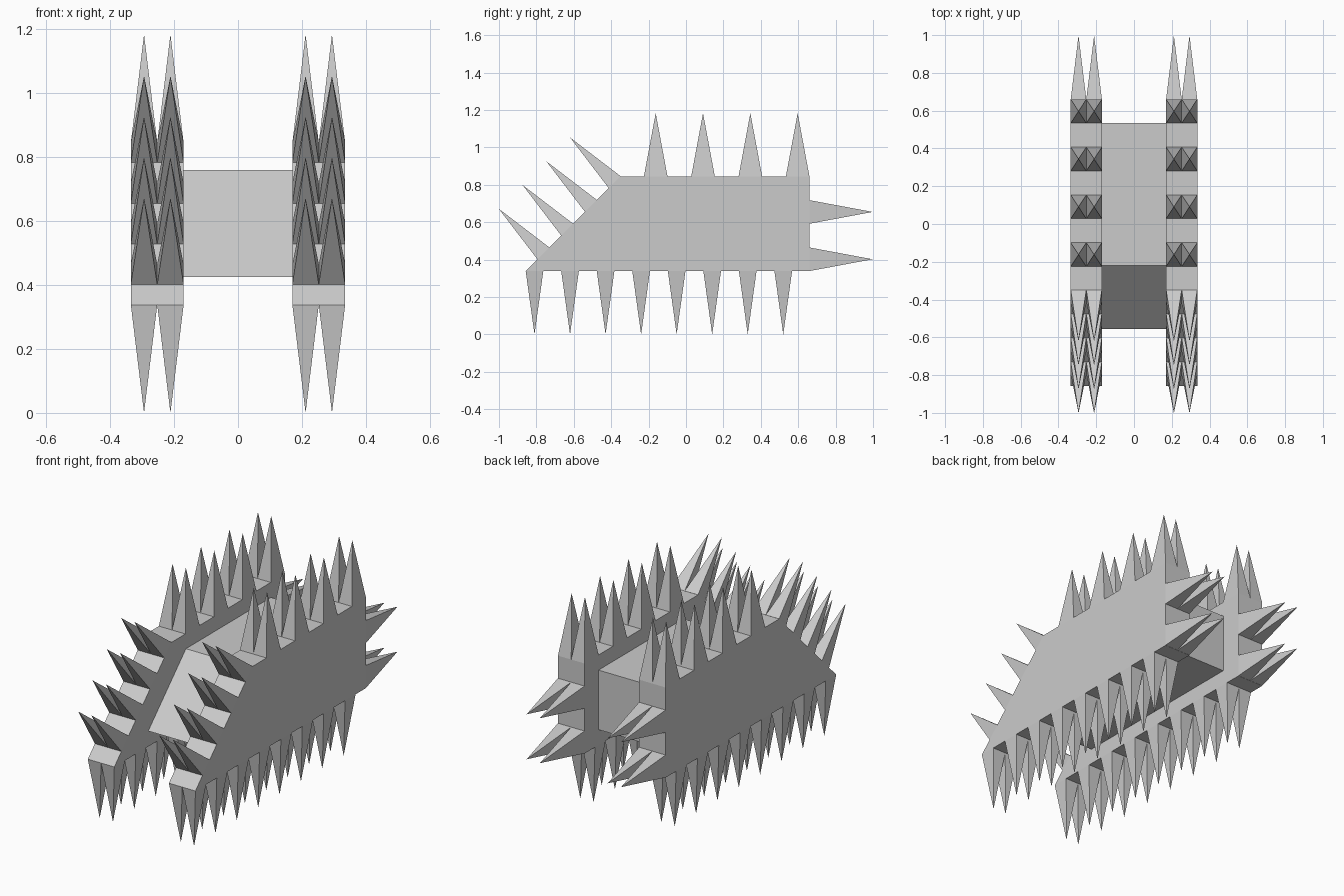
import bpy, bmesh
from mathutils import Vector

cube = bpy.data.objects.get("Cube")
if cube:
    bpy.data.objects.remove(cube, do_unlink=True)

grey = bpy.data.materials.new("plain grey")
grey.use_nodes = True
COLOUR = (0.6, 0.6, 0.6, 1)
grey.diffuse_color = COLOUR
grey.node_tree.nodes["Principled BSDF"].inputs["Base Color"].default_value = COLOUR

INNER, OUTER = 0.17, 0.335      # track edges in x
BOTTOM, TOP, BACK = 0.338, 0.845, 0.66
SPIKE = 0.338                   # spike length


def finish(name, bm, mirror=False):
    bmesh.ops.recalc_face_normals(bm, faces=bm.faces)
    mesh = bpy.data.meshes.new(name)
    bm.to_mesh(mesh)
    bm.free()
    mesh.materials.append(grey)
    obj = bpy.data.objects.new(name, mesh)
    bpy.context.collection.objects.link(obj)
    if mirror:
        obj.modifiers.new("Mirror", 'MIRROR').use_mirror_merge = False
    return obj


def slab(name, profile, x0, x1, mirror=False):
    """Extrude a side profile of (y, z) points from x0 to x1."""
    bm = bmesh.new()
    face = bm.faces.new([bm.verts.new((x0, y, z)) for y, z in profile])
    moved = bmesh.ops.extrude_face_region(bm, geom=[face])["geom"]
    bmesh.ops.translate(bm, vec=(x1 - x0, 0, 0),
                        verts=[v for v in moved if isinstance(v, bmesh.types.BMVert)])
    finish(name, bm, mirror)


def spikes(name, first, step, count, out, width):
    """Rows of paired four-sided spikes along one edge of the track."""
    bm = bmesh.new()
    out = Vector((0, *out)).normalized()
    along = Vector((0, -out.z, out.y)) * width / 2
    half = Vector(((OUTER - INNER) / 4, 0, 0))
    for i in range(count):
        for side in (1, 3):
            centre = Vector((INNER, first[0] + i * step[0], first[1] + i * step[1])) + half * side
            base = [bm.verts.new(centre + half * a + along * b)
                    for a, b in ((-1, -1), (1, -1), (1, 1), (-1, 1))]
            tip = bm.verts.new(centre + out * SPIKE)
            for k in range(4):
                bm.faces.new((base[k], base[(k + 1) % 4], tip))
            bm.faces.new(base)
    finish(name, bm, True)


# Central hull and the two side tracks
slab("hull", [(-0.555, 0.425), (-0.22, 0.76), (0.535, 0.76), (0.535, 0.425)], -INNER, INNER)
slab("tracks", [(-0.857, BOTTOM), (-0.35, TOP), (BACK, TOP), (BACK, BOTTOM)],
     INNER, OUTER, True)

# Spikes around each track
spikes("top_spikes", (-0.162, TOP), (0.253, 0), 4, (0, 1), 0.126)
spikes("bottom_spikes", (-0.81, BOTTOM), (0.19, 0), 8, (0, -1), 0.094)
spikes("back_spikes", (BACK, 0.402), (0, 0.253), 2, (1, 0), 0.126)
spikes("front_spikes", (-0.762, 0.433), (0.127, 0.127), 4, (-1, 1), 0.09)
